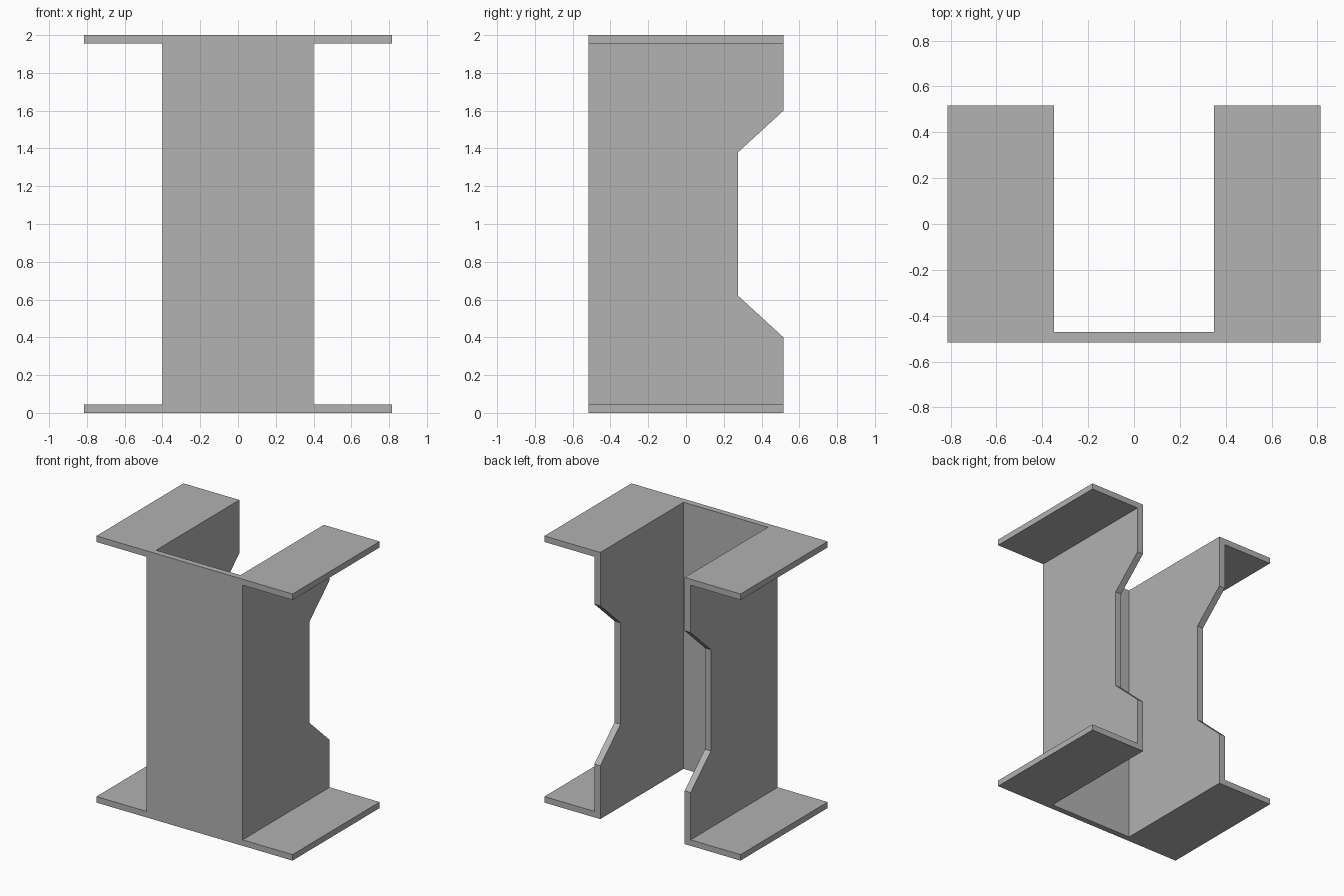
import bpy
import bmesh
from mathutils import Vector

cube = bpy.data.objects.get("Cube")
if cube:
    bpy.data.objects.remove(cube, do_unlink=True)

HEIGHT = 2.0
DEPTH = 0.516       # half depth
OUTER = 0.40        # outer face of the side walls
INNER = 0.35        # inner face of the side walls
FLANGE = 0.814      # outer end of the flanges
PLATE = 0.045       # thickness of front plate and flanges

GREY = (0.445, 0.445, 0.445, 1.0)
metal = bpy.data.materials.new("plain grey")
metal.diffuse_color = GREY
metal.use_nodes = True
metal.node_tree.nodes["Principled BSDF"].inputs["Base Color"].default_value = GREY


def extrude(name, outline, offset):
    """Extrude a closed outline of 3D points along an offset."""
    bm = bmesh.new()
    face = bm.faces.new([bm.verts.new(p) for p in outline])
    result = bmesh.ops.extrude_face_region(bm, geom=[face])
    moved = [v for v in result["geom"] if isinstance(v, bmesh.types.BMVert)]
    bmesh.ops.translate(bm, verts=moved, vec=Vector(offset))
    bmesh.ops.recalc_face_normals(bm, faces=bm.faces)
    mesh = bpy.data.meshes.new(name)
    bm.to_mesh(mesh)
    bm.free()
    mesh.materials.append(metal)
    obj = bpy.data.objects.new(name, mesh)
    bpy.context.collection.objects.link(obj)
    return obj


# U-shaped channel: front plate with two side walls
half = [(INNER, PLATE - DEPTH), (INNER, DEPTH), (OUTER, DEPTH), (OUTER, -DEPTH)]
profile = half + [(-x, y) for x, y in reversed(half)]
channel = extrude("channel", [(x, y, 0) for x, y in profile], (0, 0, HEIGHT))

# Sloped notch through the rear edges of both walls
rear, deep = DEPTH + 0.1, 0.276
slope = [(rear, 0.40), (DEPTH, 0.40), (deep, 0.62)]
notch = slope + [(y, HEIGHT - z) for y, z in reversed(slope)]
cutter = extrude("notch_cutter", [(-0.6, y, z) for y, z in notch], (1.2, 0, 0))
cutter.hide_render = True
cutter.hide_viewport = True
cut = channel.modifiers.new("rear notch", 'BOOLEAN')
cut.operation = 'DIFFERENCE'
cut.solver = 'EXACT'
cut.object = cutter

# Four flanges pointing outwards at the top and bottom
for side, sign in (("left", 1), ("right", -1)):
    for level, z in (("bottom", 0), ("top", HEIGHT - PLATE)):
        corners = [(OUTER, -DEPTH), (FLANGE, -DEPTH), (FLANGE, DEPTH), (OUTER, DEPTH)]
        extrude(f"{level}_{side}_flange",
                [(sign * x, y, z) for x, y in corners], (0, 0, PLATE))
